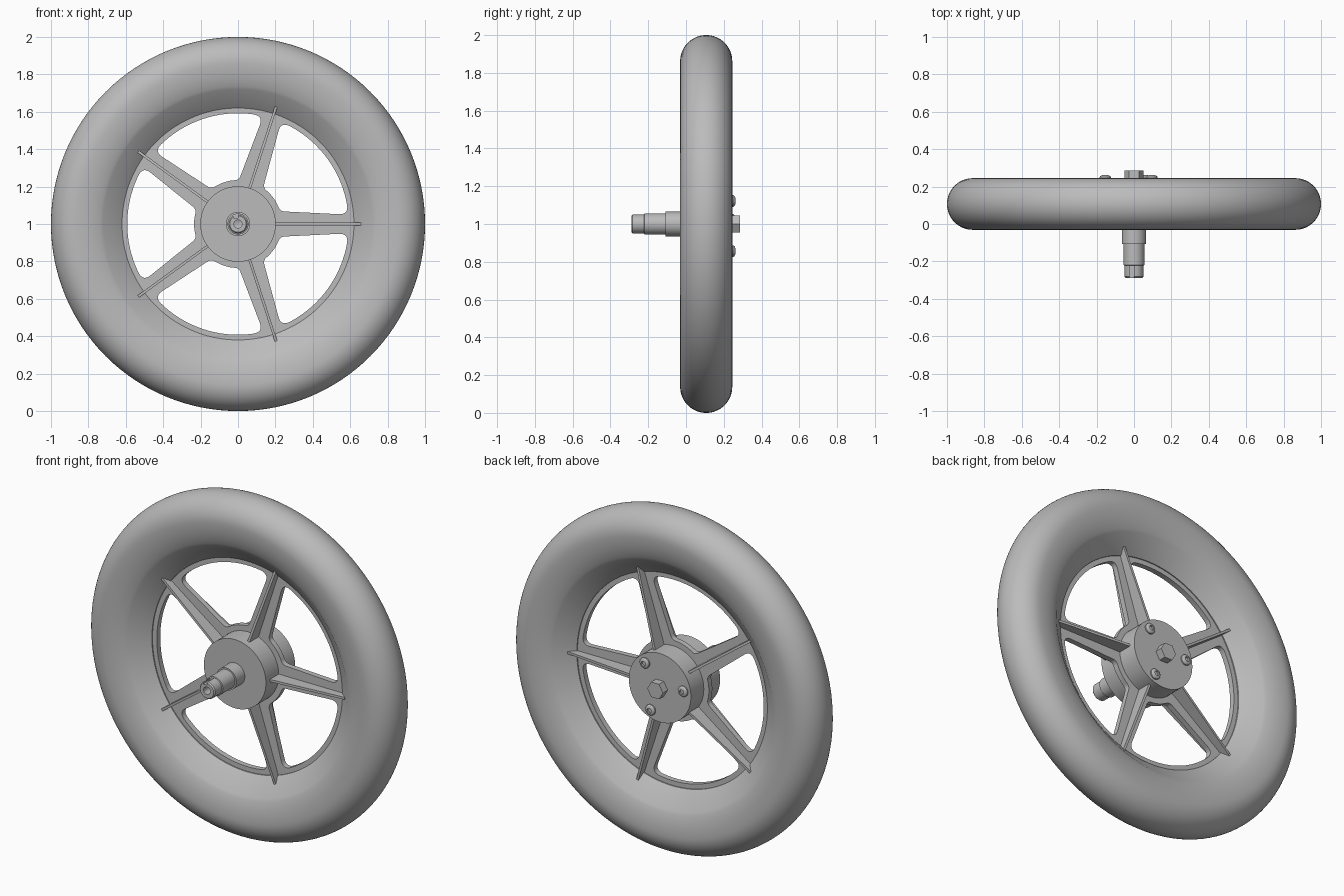
import bpy, bmesh
from math import sin, cos, asin, pi, radians
from mathutils import Matrix, Vector

cube = bpy.data.objects.get("Cube")
if cube:
    bpy.data.objects.remove(cube, do_unlink=True)

MID = 0.107          # wheel centre plane along y
AXLE = Vector((0, 0, 1))

grey = bpy.data.materials.new("light_grey")
grey.use_nodes = True
grey.diffuse_color = (0.5, 0.5, 0.5, 1)
bsdf = next(n for n in grey.node_tree.nodes if n.type == 'BSDF_PRINCIPLED')
bsdf.inputs["Base Color"].default_value = (0.5, 0.5, 0.5, 1)


def activate(ob):
    bpy.ops.object.select_all(action='DESELECT')
    ob.select_set(True)
    bpy.context.view_layer.objects.active = ob


def finish(name, bm, angle=30):
    bmesh.ops.recalc_face_normals(bm, faces=bm.faces[:])
    mesh = bpy.data.meshes.new(name)
    bm.to_mesh(mesh)
    bm.free()
    mesh.materials.append(grey)
    ob = bpy.data.objects.new(name, mesh)
    bpy.context.collection.objects.link(ob)
    activate(ob)
    if angle:
        bpy.ops.object.shade_smooth_by_angle(angle=radians(angle))
    return ob


def lathe(name, profile, steps, centre=AXLE, closed=False, angle=30):
    """Turn (radius, y) points around a y-aligned axis."""
    bm = bmesh.new()
    vs = [bm.verts.new((r, y, 0)) for r, y in profile]
    pairs = list(zip(vs, vs[1:])) + ([(vs[-1], vs[0])] if closed else [])
    es = [bm.edges.new(p) for p in pairs]
    bmesh.ops.spin(bm, geom=vs + es, cent=(0, 0, 0), axis=(0, 1, 0),
                   angle=2 * pi, steps=steps)
    bmesh.ops.remove_doubles(bm, verts=bm.verts[:], dist=0.0002)
    bmesh.ops.translate(bm, verts=bm.verts[:], vec=centre)
    return finish(name, bm, angle)


def polar(r, a):
    return Vector((r * cos(a), r * sin(a)))


# Tyre with rim: round tread, fuller inner sidewall, conical rim well
half, core = 0.138, 0.862
section = []
for i in range(33):
    t = -pi / 2 + pi * i / 32
    section.append((core + half * cos(t), MID + half * sin(t)))
wall = []
for i in range(1, 9):
    t = radians(39) * i / 8
    wall.append((core - 0.225 * sin(t), half * cos(t)))
back = [(r, MID + w) for r, w in wall]
front = [(r, MID - w) for r, w in reversed(wall)]
well = [(0.62, MID + 0.022), (0.62, MID - 0.022)]
lathe("tyre_and_rim", section + back + well + front, 128, closed=True)


# Spoked web: flat disc with five rounded windows
def rounded(corners, size, steps=7):
    """Outline whose corners are softened; arcs are already fine points."""
    out = []
    n = len(corners)
    for i, (p, radius) in enumerate(corners):
        if not radius:
            out.append(p)
            continue
        a, b = corners[i - 1][0], corners[(i + 1) % n][0]
        a = p + (a - p).normalized() * radius
        b = p + (b - p).normalized() * radius
        for k in range(steps + 1):
            t = k / steps
            out.append(a * (1 - t) ** 2 + p * 2 * t * (1 - t) + b * t * t)
    return out


def window(start):
    end = start + radians(72)
    r_in, r_out, fillet = 0.235, 0.592, 0.05
    d_in, d_out = asin(0.068 / r_in), asin(0.05 / r_out)
    gap = fillet / r_out
    pts = [(polar(r_out, start + d_out), fillet)]
    lo, hi = start + d_out + gap, end - d_out - gap
    pts += [(polar(r_out, lo + (hi - lo) * k / 16), 0) for k in range(17)]
    pts.append((polar(r_out, end - d_out), fillet))
    pts.append((polar(r_in, end - d_in), 0.025))
    gap = 0.03 / r_in
    lo, hi = end - d_in - gap, start + d_in + gap
    pts += [(polar(r_in, lo + (hi - lo) * k / 6), 0) for k in range(7)]
    pts.append((polar(r_in, start + d_in), 0.025))
    return rounded(pts, fillet)


curve = bpy.data.curves.new("spoked_web", 'CURVE')
curve.dimensions = '2D'
curve.fill_mode = 'BOTH'
curve.extrude = 0.016
outlines = [[polar(0.63, 2 * pi * k / 128) for k in range(128)]]
outlines += [window(radians(72 * k)) for k in range(5)]
for pts in outlines:
    spline = curve.splines.new('POLY')
    spline.points.add(len(pts) - 1)
    for sp, p in zip(spline.points, pts):
        sp.co = (p.x, p.y, 0, 1)
    spline.use_cyclic_u = True
web = bpy.data.objects.new("spoked_web", curve)
web.matrix_world = Matrix.Translation((0, MID, 1)) @ Matrix.Rotation(pi / 2, 4, 'X')
curve.materials.append(grey)
bpy.context.collection.objects.link(web)
activate(web)
bpy.ops.object.convert(target='MESH')
bpy.ops.object.shade_smooth_by_angle(angle=radians(30))

# Thin stiffening ribs, tapering from hub to rim
for k in range(5):
    bm = bmesh.new()
    outline = [(0.19, -0.1), (0.658, -0.055), (0.658, 0.055), (0.19, 0.1)]
    face = bm.faces.new([bm.verts.new((r, y, -0.007)) for r, y in outline])
    ext = bmesh.ops.extrude_face_region(bm, geom=[face])
    top = [g for g in ext["geom"] if isinstance(g, bmesh.types.BMVert)]
    bmesh.ops.translate(bm, verts=top, vec=(0, 0, 0.014))
    bm.transform(Matrix.Translation((0, MID, 1)) @ Matrix.Rotation(radians(72 * k), 4, 'Y'))
    finish(f"rib_{k + 1}", bm, 0)

# Hub drum
lathe("hub", [(0, -0.029), (0.202, -0.029), (0.202, 0.243), (0, 0.243)], 64)

# Stepped front shaft with a bored end and a keyway
shaft = lathe("front_shaft", [
    (0, -0.02), (0.065, -0.02), (0.065, -0.108), (0.056, -0.108),
    (0.056, -0.22), (0.05, -0.222), (0.05, -0.282), (0.044, -0.289),
    (0.022, -0.289), (0.022, -0.24), (0, -0.23)], 40)
bm = bmesh.new()
bmesh.ops.create_cube(bm, size=1, matrix=Matrix.Translation((-0.012, -0.26, 1.053))
                      @ Matrix.Diagonal((0.026, 0.074, 0.04, 1)))
cutter = finish("keyway_cutter", bm, 0)
cutter.hide_render = True
activate(shaft)
mod = shaft.modifiers.new("keyway", 'BOOLEAN')
mod.operation = 'DIFFERENCE'
mod.object = cutter
mod.solver = 'EXACT'
bpy.ops.object.modifier_apply(modifier=mod.name)
bpy.data.objects.remove(cutter, do_unlink=True)

# Hexagonal axle end at the back
lathe("hex_axle_end", [(0, 0.24), (0.051, 0.24), (0.051, 0.287), (0, 0.287)], 6, angle=0)

# Three domed socket screws on the back of the hub
for k in range(3):
    a = radians(52 + 120 * k)
    spot = AXLE + Vector((0.155 * cos(a), 0, 0.155 * sin(a)))
    lathe(f"hub_screw_{k + 1}", [
        (0, 0.24), (0.031, 0.24), (0.031, 0.25), (0.026, 0.257),
        (0.017, 0.261), (0.014, 0.261), (0.014, 0.25), (0, 0.25)], 24, spot)
